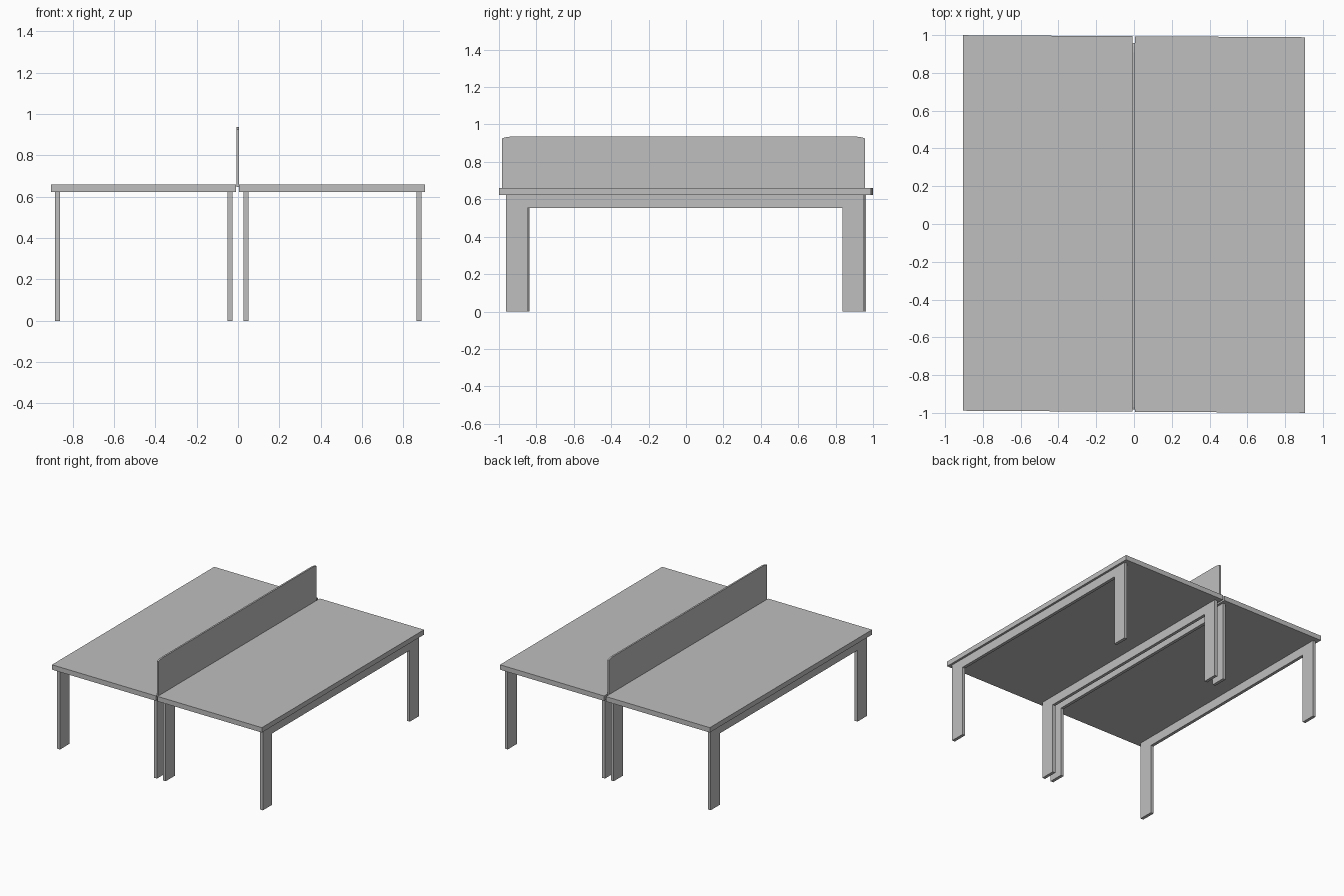
import bpy
import bmesh

cube = bpy.data.objects.get("Cube")
if cube:
    bpy.data.objects.remove(cube, do_unlink=True)

grey = bpy.data.materials.new("light grey")
grey.use_nodes = True
colour = (0.52, 0.52, 0.52, 1)
grey.diffuse_color = colour
grey.node_tree.nodes["Principled BSDF"].inputs["Base Color"].default_value = colour

SKEW = -0.006  # the whole desk is very slightly out of square


def panel(name, outline, x0, x1):
    """Extrude a (y, z) outline along x from x0 to x1."""
    bm = bmesh.new()
    face = bm.faces.new([bm.verts.new((x0, y, z)) for y, z in outline])
    new = bmesh.ops.extrude_face_region(bm, geom=[face])["geom"]
    verts = [v for v in new if isinstance(v, bmesh.types.BMVert)]
    bmesh.ops.translate(bm, verts=verts, vec=(x1 - x0, 0, 0))
    for v in bm.verts:
        v.co.y += SKEW * v.co.x
    bmesh.ops.recalc_face_normals(bm, faces=bm.faces)
    mesh = bpy.data.meshes.new(name)
    bm.to_mesh(mesh)
    bm.free()
    mesh.materials.append(grey)
    obj = bpy.data.objects.new(name, mesh)
    bpy.context.collection.objects.link(obj)
    return obj


def mirrored(half):
    """Complete a symmetric outline from its +y half."""
    return half + [(-y, z) for y, z in reversed(half)]


# Two tabletops with a narrow gap for the screen
top = mirrored([(0.994, 0.622), (0.994, 0.66)])
panel("right_tabletop", top, -0.904, -0.009)
panel("left_tabletop", top, 0.006, 0.904)

# Flat gate-shaped frames: two legs joined by a rail
gate = mirrored([(0.843, 0.553), (0.843, 0), (0.957, 0), (0.957, 0.622)])
for name, x0 in (("right_outer_frame", -0.885), ("right_inner_frame", -0.05),
                 ("left_inner_frame", 0.026), ("left_outer_frame", 0.863)):
    panel(name, gate, x0, x0 + 0.024)

# Dividing screen with clipped upper corners, set slightly forward
screen = mirrored([(0.97, 0.648), (0.97, 0.926), (0.955, 0.931), (0.92, 0.936)])
panel("divider_screen", [(y - 0.013, z) for y, z in screen], -0.008, 0.005)
